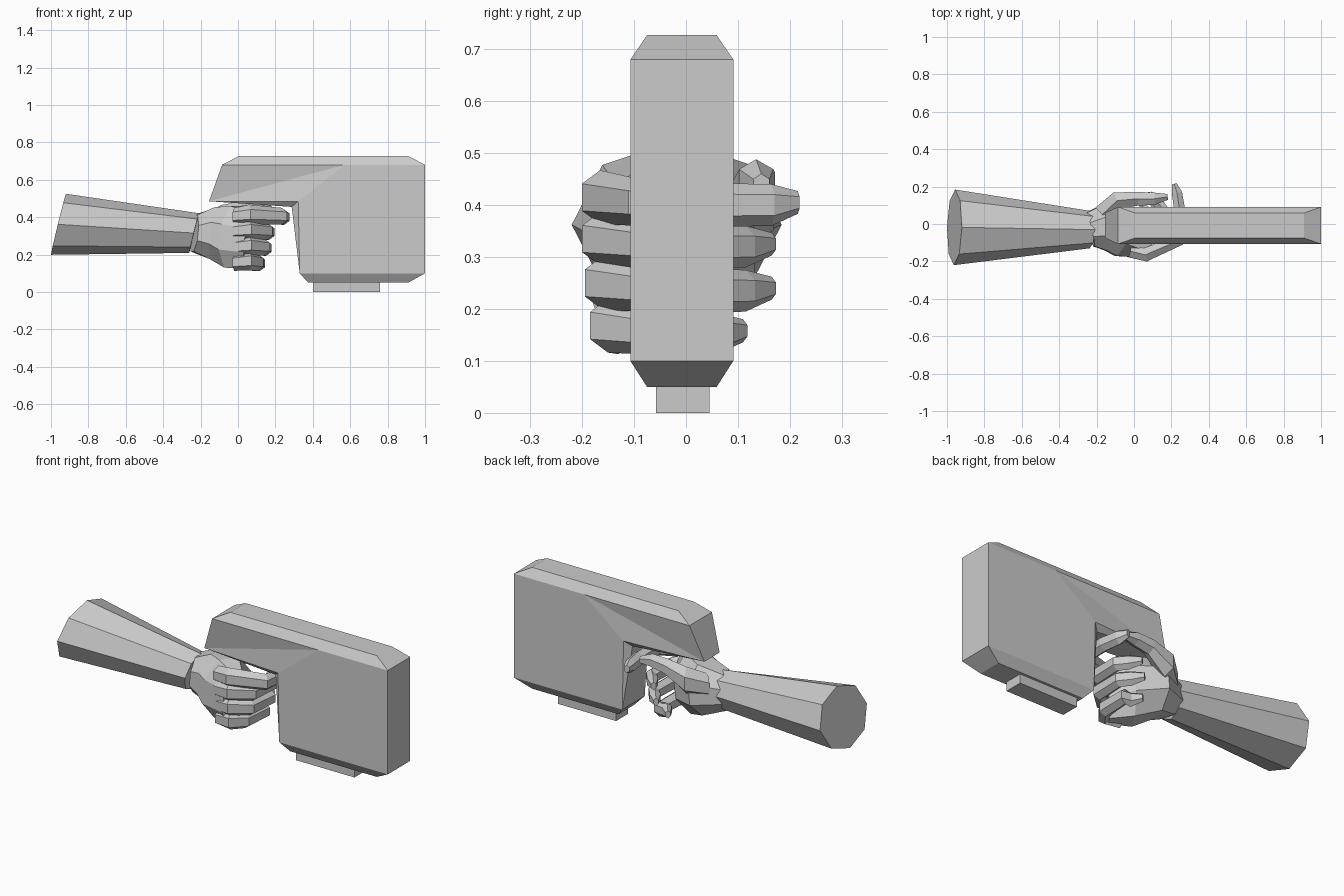
import bpy, bmesh, math
from mathutils import Vector

if "Cube" in bpy.data.objects:
    bpy.data.objects.remove(bpy.data.objects["Cube"])


def finish(name, bm):
    bmesh.ops.recalc_face_normals(bm, faces=bm.faces[:])
    me = bpy.data.meshes.new(name)
    bm.to_mesh(me)
    bm.free()
    ob = bpy.data.objects.new(name, me)
    bpy.context.collection.objects.link(ob)


def tube(name, rings, n=6, lean=0.0, turn=0.0):
    """Loft rings (x, y, z, half width, half height) along a mostly level path."""
    bm = bmesh.new()
    pts = [Vector(r[:3]) for r in rings]
    loops = []
    for i, r in enumerate(rings):
        t = pts[min(i + 1, len(pts) - 1)] - pts[max(i - 1, 0)]
        side = Vector((-t.y, t.x, 0)).normalized()
        up = Vector((lean, 0, 1))
        loop = []
        for k in range(n):
            a = 2 * math.pi * k / n + turn
            loop.append(bm.verts.new(pts[i] + side * math.sin(a) * r[3] + up * math.cos(a) * r[4]))
        loops.append(loop)
    for a, b in zip(loops, loops[1:]):
        for k in range(n):
            j = (k + 1) % n
            bm.faces.new((a[k], a[j], b[j], b[k]))
    bm.faces.new(loops[0])
    bm.faces.new(loops[-1])
    finish(name, bm)


# Device body: mirrored side outline (x, z, half width) with chamfered top and bottom
outline = [(-.155, .485, .067), (-.085, .68, .099), (.57, .68, .099), (1, .68, .099),
           (1, .1, .099), (.33, .1, .099), (.322, .485, .099), (.005, .727, .067),
           (.91, .727, .067), (.91, .05, .067), (.375, .05, .067), (.287, .455, .07)]
bm = bmesh.new()
L, R = [[bm.verts.new((x, -.008 + s * w, z)) for x, z, w in outline] for s in (-1, 1)]
for f in ((0, 1, 2), (0, 2, 6), (2, 3, 4, 5, 6), (1, 7, 8, 3, 2), (5, 4, 9, 10), (5, 6, 11), (0, 6, 11)):
    for side in (L, R):
        bm.faces.new([side[i] for i in f])
rim = [0, 1, 7, 8, 3, 4, 9, 10, 5, 11]
for a, b in zip(rim, rim[1:] + rim[:1]):
    bm.faces.new((L[a], L[b], R[b], R[a]))
finish("device_body", bm)

# Foot plug under the body
bm = bmesh.new()
bmesh.ops.create_cube(bm, size=1)
bmesh.ops.scale(bm, vec=(.36, .103, .052), verts=bm.verts[:])
bmesh.ops.translate(bm, vec=(.58, -.0065, .026), verts=bm.verts[:])
finish("foot_plug", bm)

# Forearm with slanted open end
tube("forearm", [(-.96, -.018, .362, .202, .163), (-.235, -.03, .315, .1, .106)], 8, .245)

# Palm block from wrist to knuckles
tube("palm", [(-.235, -.03, .315, .1, .106),
              (-.13, -.005, .315, .15, .15),
              (-.03, -.06, .295, .14, .178),
              (.07, -.125, .275, .07, .165)], 8, .1, math.pi / 8)

# Curled fingers: height, reach in x, tip y, knuckle y
fingers = [("index", .405, .245, .215, -.165), ("middle", .325, .165, .165, -.165),
           ("ring", .24, .15, .165, -.16), ("little", .158, .115, .11, -.15)]
for name, z, x, tip, ky in fingers:
    curl = .03 if name == "index" else .08
    tube(name + "_finger", [(-.02, ky + .02, z, .04, .045),
                            (.06, ky, z + .01, .042, .052),
                            (x - .01, -.09, z, .038, .045),
                            (x, .07, z - .005, .034, .042),
                            (x - curl * .5, tip - .05, z - .005, .032, .04),
                            (x - curl, tip, z, .015, .022)])

# Thumb along the far side
tube("thumb", [(-.17, .05, .36, .06, .06), (-.09, .125, .39, .055, .075),
               (.02, .135, .44, .042, .045), (.11, .135, .45, .038, .038),
               (.18, .145, .44, .018, .02)])
